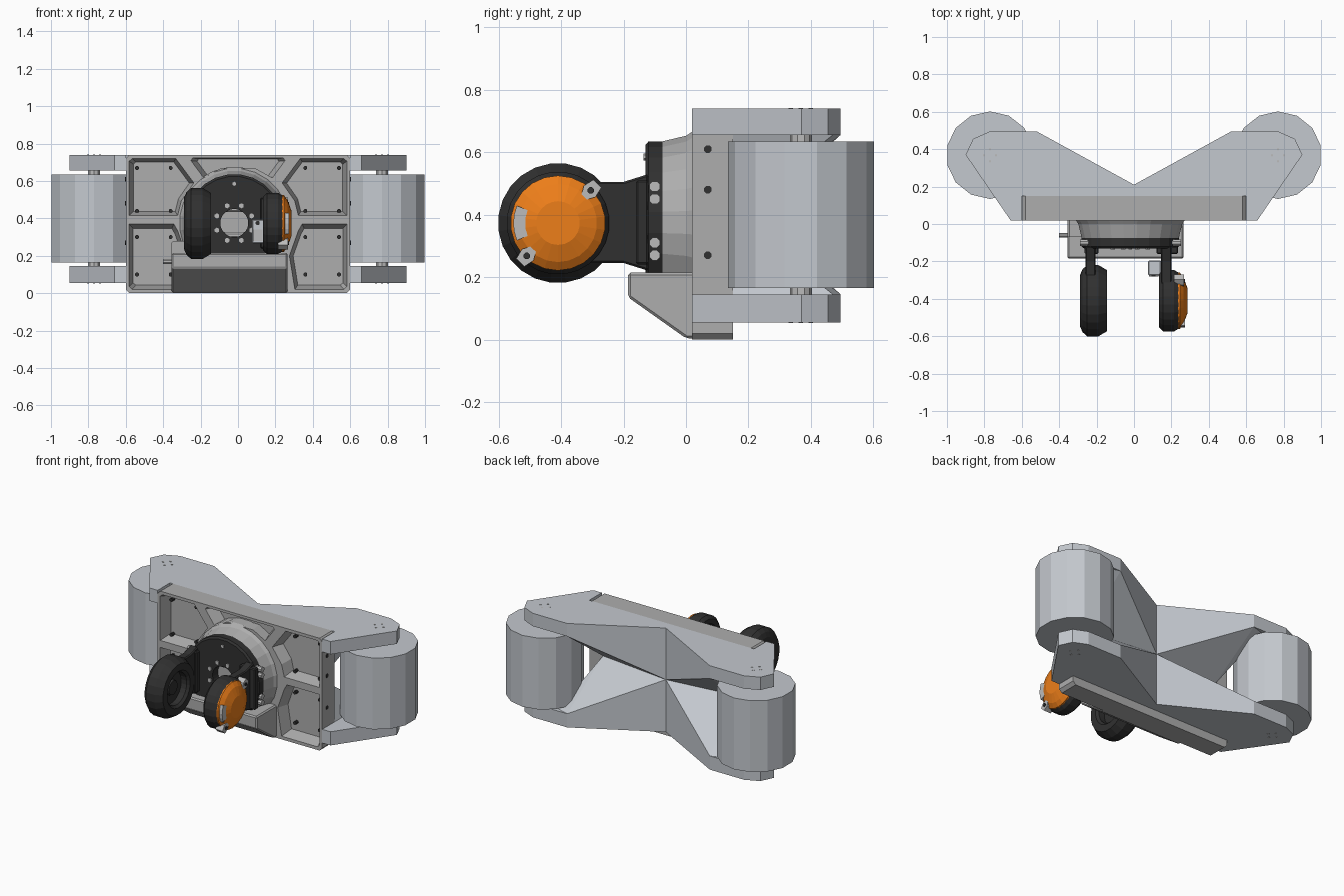
import bpy, bmesh, math
from mathutils import Vector

if "Cube" in bpy.data.objects:
    bpy.data.objects.remove(bpy.data.objects["Cube"])

def mat(name, col):
    m = bpy.data.materials.new(name)
    m.diffuse_color = (*col, 1)
    m.use_nodes = True
    m.node_tree.nodes["Principled BSDF"].inputs["Base Color"].default_value = m.diffuse_color
    return m

DARK = mat("dark_plastic", (0.03, 0.03, 0.03))
ORANGE = mat("orange_cap", (0.85, 0.21, 0.01))
LIGHT = mat("light_shell", (0.55, 0.58, 0.62))
GREY = mat("plate_grey", (0.42, 0.42, 0.42))
STEEL = mat("steel", (0.5, 0.5, 0.5))

def finish(bm, name, m, bevel=0):
    bmesh.ops.recalc_face_normals(bm, faces=bm.faces)
    me = bpy.data.meshes.new(name)
    bm.to_mesh(me)
    bm.free()
    me.materials.append(m)
    ob = bpy.data.objects.new(name, me)
    bpy.context.collection.objects.link(ob)
    if bevel:
        b = ob.modifiers.new("bevel", 'BEVEL')
        b.width, b.segments, b.limit_method = bevel, 1, 'ANGLE'
    return ob

def place(axis, a, b, t):
    return {'x': (t, a, b), 'y': (a, t, b), 'z': (a, b, t)}[axis]

def prism(name, pts, axis, t0, t1, m, shrink=1, bevel=0):
    """Extrude a 2D outline along an axis; shrink tapers the far end."""
    bm = bmesh.new()
    n = len(pts)
    ca, cb = sum(p[0] for p in pts) / n, sum(p[1] for p in pts) / n
    lo = [bm.verts.new(place(axis, a, b, t0)) for a, b in pts]
    hi = [bm.verts.new(place(axis, ca + (a - ca) * shrink, cb + (b - cb) * shrink, t1)) for a, b in pts]
    bm.faces.new(lo)
    bm.faces.new(hi)
    for i in range(n):
        j = (i + 1) % n
        bm.faces.new((lo[i], lo[j], hi[j], hi[i]))
    return finish(bm, name, m, bevel)

def box(name, x, y, z, m, bevel=0):
    return prism(name, [(x[0], y[0]), (x[1], y[0]), (x[1], y[1]), (x[0], y[1])], 'z', *z, m, 1, bevel)

def lathe(name, prof, axis, c, m, sides=20, ring=False):
    """Revolve (radius, position) points about an axis; ring closes the profile as a loop."""
    bm = bmesh.new()
    rows = []
    for r, t in prof:
        rows.append([bm.verts.new(place(axis, c[0] + r * math.cos(2 * math.pi * (k + .5) / sides),
                                        c[1] + r * math.sin(2 * math.pi * (k + .5) / sides), t))
                     for k in range(sides)])
    pairs = list(zip(rows, rows[1:] + rows[:1])) if ring else list(zip(rows, rows[1:]))
    for p, q in pairs:
        for k in range(sides):
            j = (k + 1) % sides
            bm.faces.new((p[k], p[j], q[j], q[k]))
    if not ring:
        bm.faces.new(rows[0])
        bm.faces.new(rows[-1])
    return finish(bm, name, m)

def disc(name, axis, c, r, t0, t1, m, sides=8):
    return lathe(name, [(r, t0), (r, t1)], axis, c, m, sides)

def hull(name, pts, m):
    bm = bmesh.new()
    for p in pts:
        bm.verts.new(p)
    res = bmesh.ops.convex_hull(bm, input=bm.verts)
    bmesh.ops.dissolve_limit(bm, angle_limit=0.02, verts=bm.verts, edges=bm.edges)
    return finish(bm, name, m)

def cut(ob, cutter):
    b = ob.modifiers.new("cut", 'BOOLEAN')
    b.operation, b.solver, b.object = 'DIFFERENCE', 'EXACT', cutter
    me = bpy.data.meshes.new_from_object(ob.evaluated_get(bpy.context.evaluated_depsgraph_get()))
    ob.modifiers.clear()
    ob.data = me
    bpy.data.objects.remove(cutter)

# Mounting plate with tapered pockets on the front
R = [(-.6, .02), (-.58, 0), (.58, 0), (.6, .02), (.6, .72), (.58, .74), (-.58, .74), (-.6, .72)]
plate = prism("mounting_plate", R, 'y', .02, .15, GREY)
upper = [(.33, .725), (.57, .725), (.587, .71), (.587, .41), (.32, .41), (.30, .49), (.23, .59)]
lower = [(.587, .375), (.587, .03), (.57, .015), (.30, .015), (.27, .2), (.32, .34), (.34, .375)]
top = [(-.25, .725), (.25, .725), (.26, .71), (.19, .615), (.1, .665), (-.1, .665), (-.19, .615), (-.26, .71)]
pockets = [top] + [[(s * a, b) for a, b in p] for p in (upper, lower) for s in (1, -1)]
for p in pockets:
    cut(plate, prism("pocket_cutter", p, 'y', .0, .1, GREY, .84))
for s in (1, -1):
    for z in (.1, .3, .44, .67):
        for x in (.36, .54):
            disc("plate_screw", 'y', (s * x, z), .011, .075, .103, DARK)
    for z in (.27, .48, .61):
        disc("side_screw", 'x', (.07, z), .013, s * .595, s * .603, DARK)

# Top and bottom roller carriers, notched around the plate
half = [(.6, .15), (.6, .02), (.66, .02), (.9, .37), (.86, .455), (.77, .495), (.52, .495)]
outline = half + [(0, .21)] + [(-a, b) for a, b in reversed(half)]
for name, z0, z1 in (("upper_carrier", .655, .74), ("lower_carrier", .055, .145)):
    prism(name, outline, 'z', z0, z1, LIGHT)

# Sloped gussets, rollers and axles on both sides
for s in (1, -1):
    for name, ze, zi in (("upper_gusset", .735, .655), ("lower_gusset", .06, .145)):
        g = [(0, .15, ze), (0, .21, ze), (0, .21, .4), (0, .15, .4), (.5, .15, .4),
             (.52, .495, ze), (.52, .495, zi), (.6, .47, zi), (.6, .15, zi), (.6, .15, ze)]
        hull(name, [(s * x, y, z) for x, y, z in g], LIGHT)
    disc("roller", 'z', (s * .77, .368), .234, .165, .635, LIGHT, 14)
    disc("axle", 'z', (s * .77, .368), .035, .06, .735, STEEL, 10)
    for z in (.053, .739):
        for k in range(4):
            a = k * math.pi / 2
            disc("axle_screw", 'z', (s * .77 + .032 * math.cos(a), .368 + .032 * math.sin(a)),
                 .007, z, z + .003, STEEL, 6)

# Hub and dark tool flange
C = (-.02, .375)
lathe("hub", [(.30, .11), (.30, .03), (.28, .0), (.262, -.075)], 'y', C, GREY, 24)
lathe("tool_flange", [(.075, -.07), (.262, -.07), (.262, -.12), (.25, -.13), (.075, -.13)],
      'y', C, DARK, 24, True)
for r, n, size in ((.1, 8, .014), (.21, 6, .011)):
    for k in range(n):
        a = 2 * math.pi * (k + .5) / n
        disc("flange_bolt", 'y', (C[0] + r * math.cos(a), C[1] + r * math.sin(a)), size, -.136, -.12, STEEL, 6)
for z in (.27, .31, .45, .49):
    disc("rim_bolt", 'x', (-.1, z), .018, -.29, .25, STEEL)

# Sloped lower bracket with raised corner and cable stub
prism("lower_bracket", [(-.185, .215), (-.185, .135), (0, .004), (.03, .004), (.03, .215)],
      'x', -.355, .265, GREY, 1, .008)
prism("bracket_corner", [(-.355, .2), (-.2, .2), (-.22, .27), (-.24, .28), (-.345, .28), (-.355, .27)],
      'y', -.07, .03, GREY)
disc("cable_stub", 'x', (-.06, .17), .014, -.4, -.35, STEEL)

# Gripper arms
F = (-.41, .373)
arm = [(-.36, .245), (-.2, .245), (-.12, .22), (-.12, .53), (-.2, .505), (-.36, .505)]
prism("right_arm", arm, 'x', .145, .2, DARK, 1, .006)
prism("left_arm", arm, 'x', -.26, -.205, DARK, 1, .006)
for x0, x1 in ((.12, .235), (-.265, -.19)):
    box("arm_foot", (x0, x1), (-.16, -.12), (.24, .51), DARK, .006)

# Gripper pads: left with open recess, right with orange cap
lathe("left_pad", [(.14, -.288), (.17, -.275), (.192, -.25), (.192, -.19), (.165, -.145), (.12, -.145),
                   (.105, -.16), (.105, -.2), (.05, -.2), (.045, -.185)], 'x', F, DARK, 24)
lathe("right_pad", [(.05, .165), (.105, .165), (.115, .135), (.145, .135), (.165, .155), (.165, .215),
                    (.15, .24)], 'x', F, DARK, 24)
lathe("orange_cap", [(.152, .225), (.152, .245), (.125, .265), (.07, .285)], 'x', F, ORANGE, 22)

# Cap clips and curved window
for y, z, sy in ((-.305, .478, 1), (-.51, .268, -1)):
    d = Vector((y - F[0], z - F[1])).normalized()
    n = Vector((-d.y, d.x))
    c = Vector((y, z))
    q = [c + d * a + n * b for a, b in ((-.03, -.012), (-.005, -.026), (.03, -.018), (.03, .018), (-.005, .026), (-.03, .012))]
    prism("cap_clip", [tuple(v) for v in q], 'x', .215, .268, STEEL)
    disc("clip_screw", 'x', (y, z), .011, .26, .273, DARK)
arc = [(r, math.pi + a * s) for r, s in ((.143, 1), (.07, -1)) for a in (-.4, -.2, 0, .2, .4)]
win = [(F[0] + r * math.cos(a), F[1] + r * math.sin(a)) for r, a in arc]
prism("cap_window", win, 'x', .23, .272, STEEL)

# Small sensor block beside the right arm
box("sensor_block", (.075, .145), (-.275, -.195), (.265, .395), LIGHT, .006)
disc("sensor_lens", 'y', (.105, .375), .012, -.28, -.27, DARK)
box("sensor_step", (.08, .13), (-.282, -.27), (.28, .34), STEEL)
